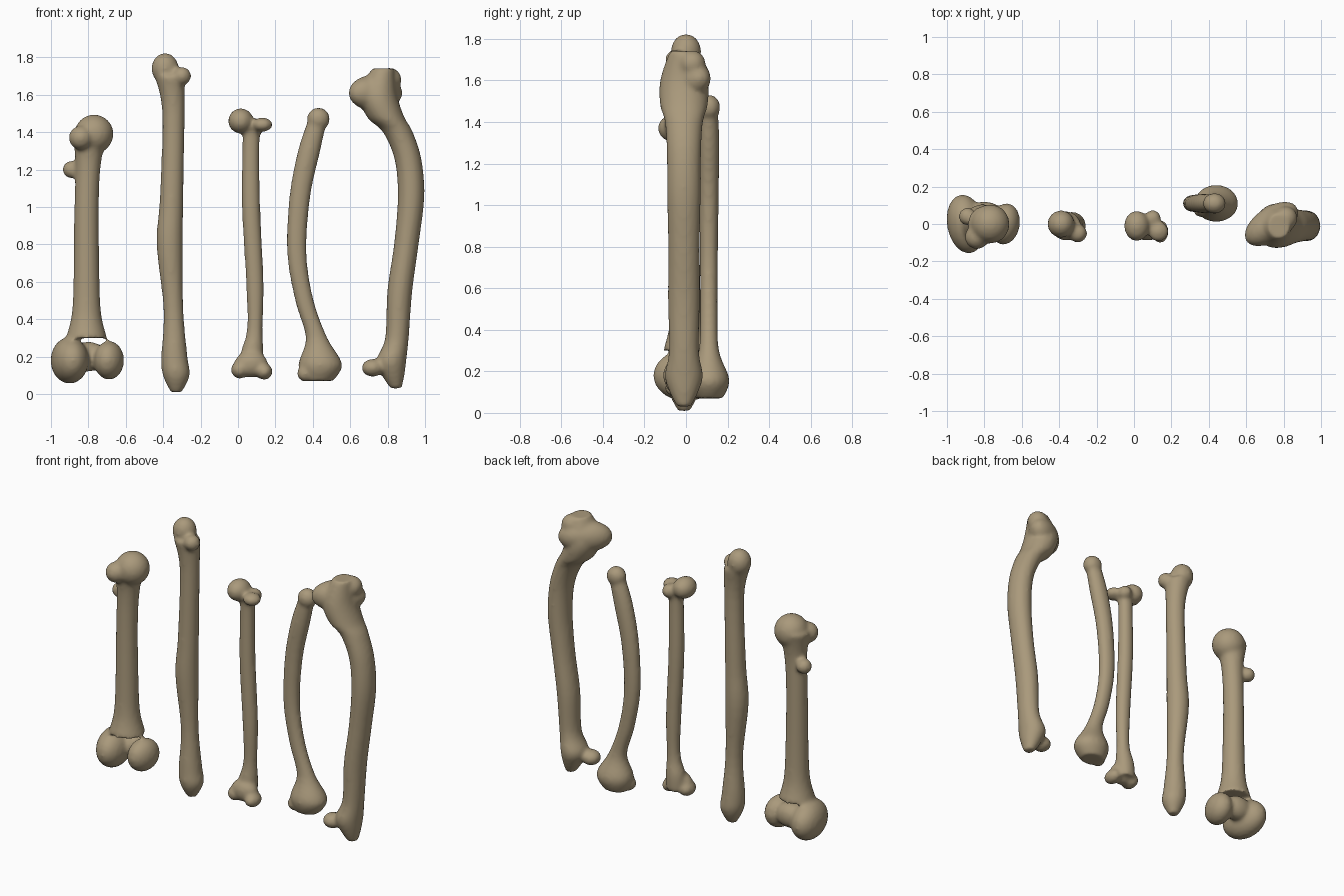
import bpy, bmesh, math
from mathutils import Matrix, Vector

default_cube = bpy.data.objects.get("Cube")
if default_cube:
    bpy.data.objects.remove(default_cube, do_unlink=True)

# One aged-bone colour for everything
bone_material = bpy.data.materials.new("aged bone tan")
bone_material.use_nodes = True
bone_colour = (0.4, 0.32, 0.2, 1)
bone_material.diffuse_color = bone_colour
shader = bone_material.node_tree.nodes["Principled BSDF"]
shader.inputs["Base Color"].default_value = bone_colour
shader.inputs["Roughness"].default_value = 0.8

SIDES = 24
STEPS = 5


def smooth_path(sections):
    """Catmull-Rom interpolation between round sections (x, z, radius)."""
    padded = [sections[0], *sections, sections[-1]]
    rows = [Vector(row) for row in padded]
    for before, start, end, after in zip(rows, rows[1:], rows[2:], rows[3:]):
        leaving = (end - before) / 2
        arriving = (after - start) / 2
        for step in range(STEPS):
            t = step / STEPS
            ease = t * t * (3 - 2 * t)
            yield (start.lerp(end, ease)
                   + leaving * t * (1 - t) ** 2
                   - arriving * t * t * (1 - t))
    yield rows[-1]


def add_shaft(bm, sections, centre_y, depth):
    """Skin elliptical rings along the bone and close both ends."""
    rings = []
    for x, z, radius in smooth_path(sections):
        ring = []
        for side in range(SIDES):
            angle = math.tau * side / SIDES
            across = radius * math.cos(angle)
            along = radius * depth * math.sin(angle)
            ring.append(bm.verts.new((x + across, centre_y + along, z)))
        rings.append(ring)
    for lower, upper in zip(rings, rings[1:]):
        for side in range(SIDES):
            following = (side + 1) % SIDES
            bm.faces.new((lower[side], lower[following], upper[following], upper[side]))
    bm.faces.new(list(reversed(rings[0])))
    bm.faces.new(rings[-1])


def lobe(at, radius, depth=1, height=1, yaw=0):
    """Placement matrix of one rounded joint lobe, optionally turned in plan."""
    size = Vector((radius, radius * depth, radius * height, 1))
    turn = Matrix.Rotation(math.radians(yaw), 4, "Z")
    return Matrix.Translation(at) @ turn @ Matrix.Diagonal(size)


def make_bone(name, sections, lobes, centre_y=0, depth=1):
    """Fuse shaft and lobes into one softly blended surface."""
    bm = bmesh.new()
    add_shaft(bm, sections, centre_y, depth)
    for placement in lobes:
        bmesh.ops.create_icosphere(bm, subdivisions=3, radius=1, matrix=placement)
    mesh = bpy.data.meshes.new(name)
    bm.to_mesh(mesh)
    bm.free()
    mesh.materials.append(bone_material)
    bone = bpy.data.objects.new(name, mesh)
    bpy.context.collection.objects.link(bone)
    fuse = bone.modifiers.new("fuse", "REMESH")
    fuse.mode = "VOXEL"
    fuse.voxel_size = 0.012
    fuse.use_smooth_shade = True
    soften = bone.modifiers.new("soften", "SMOOTH")
    soften.factor = 0.5
    soften.iterations = 7


# Thigh bone: twin condyles below, rounded head and side bumps above
thigh_shaft = [
    (-.81, .3, .11),
    (-.81, .42, .08),
    (-.81, .6, .07),
    (-.81, 1, .065),
    (-.8, 1.25, .07),
    (-.79, 1.4, .1),
]
outer_condyle = lobe(at=(-.9, 0, .18), radius=.1, depth=1.6, height=1.25, yaw=10)
inner_condyle = lobe(at=(-.69, 0, .18), radius=.08, depth=1.4, height=1.3, yaw=-10)
condyle_bridge = lobe(at=(-.8, .05, .2), radius=.1, depth=.7, height=.8)
thigh_head = lobe(at=(-.77, 0, 1.39), radius=.105)
head_shoulder = lobe(at=(-.84, -.07, 1.37), radius=.065)
side_bump = lobe(at=(-.89, .04, 1.2), radius=.048)
make_bone("thigh_bone", thigh_shaft, [
    outer_condyle, inner_condyle, condyle_bridge,
    thigh_head, head_shoulder, side_bump,
])

# Long straight shin bone
straight_shaft = [
    (-.33, .01, .03),
    (-.33, .1, .072),
    (-.34, .2, .07),
    (-.345, .45, .053),
    (-.365, .8, .07),
    (-.355, 1.05, .063),
    (-.345, 1.5, .06),
    (-.365, 1.7, .08),
]
straight_head = lobe(at=(-.39, 0, 1.74), radius=.073, height=1.15)
straight_corner = lobe(at=(-.3, -.05, 1.7), radius=.05)
make_bone("long_straight_bone", straight_shaft, [straight_head, straight_corner],
          centre_y=-.01)

# Slim bone with a ball head and a flared foot
slim_shaft = [
    (.07, .12, .06),
    (.075, .22, .06),
    (.09, .35, .042),
    (.09, .6, .047),
    (.07, 1, .049),
    (.07, 1.35, .046),
    (.08, 1.43, .055),
]
slim_ball = lobe(at=(.015, -.01, 1.46), radius=.068, depth=1.2)
slim_spur = lobe(at=(.13, -.04, 1.44), radius=.055, height=.7)
slim_back_spur = lobe(at=(.1, .03, 1.43), radius=.045)
foot_web = lobe(at=(.07, -.03, .16), radius=.09, depth=.65, height=.8)
foot_left = lobe(at=(.14, -.04, .12), radius=.045, depth=1.4)
foot_right = lobe(at=(.01, -.03, .13), radius=.048, depth=1.3)
make_bone("slim_ball_bone", slim_shaft, [
    slim_ball, slim_spur, slim_back_spur, foot_web, foot_left, foot_right,
], depth=.95)

# Curved forearm bone with a heavy lower end
curved_shaft = [
    (.43, .07, .08),
    (.44, .16, .117),
    (.42, .3, .058),
    (.355, .5, .05),
    (.315, .75, .052),
    (.33, 1.05, .056),
    (.38, 1.3, .06),
    (.43, 1.48, .05),
]
curved_head = lobe(at=(.43, .11, 1.47), radius=.062, depth=.9)
curved_corner = lobe(at=(.36, .08, .11), radius=.045)
make_bone("curved_slim_bone", curved_shaft, [curved_head, curved_corner],
          centre_y=.11, depth=.85)

# Bowed heavy bone with a broad slanted head
bowed_shaft = [
    (.845, .03, .03),
    (.83, .1, .06),
    (.82, .18, .08),
    (.85, .3, .063),
    (.865, .55, .067),
    (.9, .8, .066),
    (.925, 1.05, .071),
    (.91, 1.25, .072),
    (.855, 1.4, .08),
    (.79, 1.48, .1),
    (.75, 1.6, .1),
    (.775, 1.74, .06),
]
broad_head = lobe(at=(.735, 0, 1.61), radius=.165, depth=.55, height=.6, yaw=35)
head_corner = lobe(at=(.81, .03, 1.68), radius=.065)
foot_spur = lobe(at=(.72, -.04, .14), radius=.06, height=.8)
make_bone("bowed_heavy_bone", bowed_shaft, [broad_head, head_corner, foot_spur],
          centre_y=-.01, depth=1.15)
